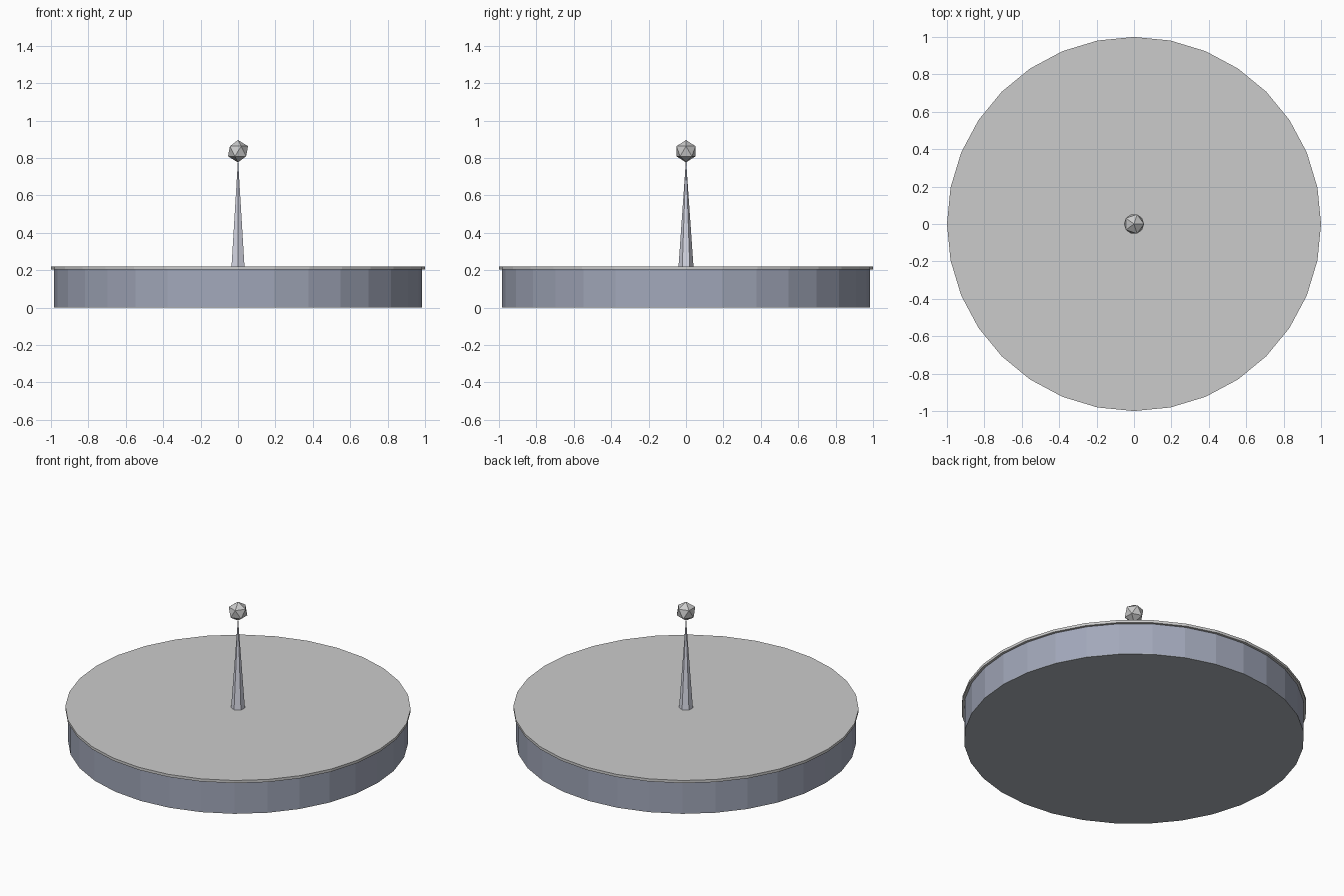
import bpy

if "Cube" in bpy.data.objects:
    bpy.data.objects.remove(bpy.data.objects["Cube"])


def material(name, rgb):
    m = bpy.data.materials.new(name)
    m.diffuse_color = (*rgb, 1)
    m.use_nodes = True
    m.node_tree.nodes["Principled BSDF"].inputs["Base Color"].default_value = m.diffuse_color
    return m


def tapered(name, sides, r_bottom, r_top, z0, z1, mat=None):
    bpy.ops.mesh.primitive_cone_add(vertices=sides, radius1=r_bottom, radius2=r_top,
                                    depth=z1 - z0, location=(0, 0, (z0 + z1) / 2))
    ob = bpy.context.object
    ob.name = name
    if mat:
        ob.data.materials.append(mat)
    return ob


slate = material("slate", (0.36, 0.39, 0.49))
dark_grey = material("dark_grey", (0.42, 0.45, 0.49))
pale_blue = material("pale_blue", (0.68, 0.69, 0.78))

# Round base: thin underside, drum and slightly wider top plate
tapered("base_underside", 32, 0.985, 0.985, 0.0, 0.004, dark_grey)
tapered("base_drum", 32, 0.985, 0.985, 0.004, 0.205, slate)
tapered("top_plate", 32, 1.0, 1.0, 0.203, 0.22)

# Six-sided spike in the centre
tapered("spike", 6, 0.04, 0.0, 0.22, 0.795, pale_blue)

# Faceted ball on the tip
bpy.ops.mesh.primitive_ico_sphere_add(subdivisions=1, radius=0.06, location=(0, 0, 0.836))
bpy.context.object.name = "tip_ball"
